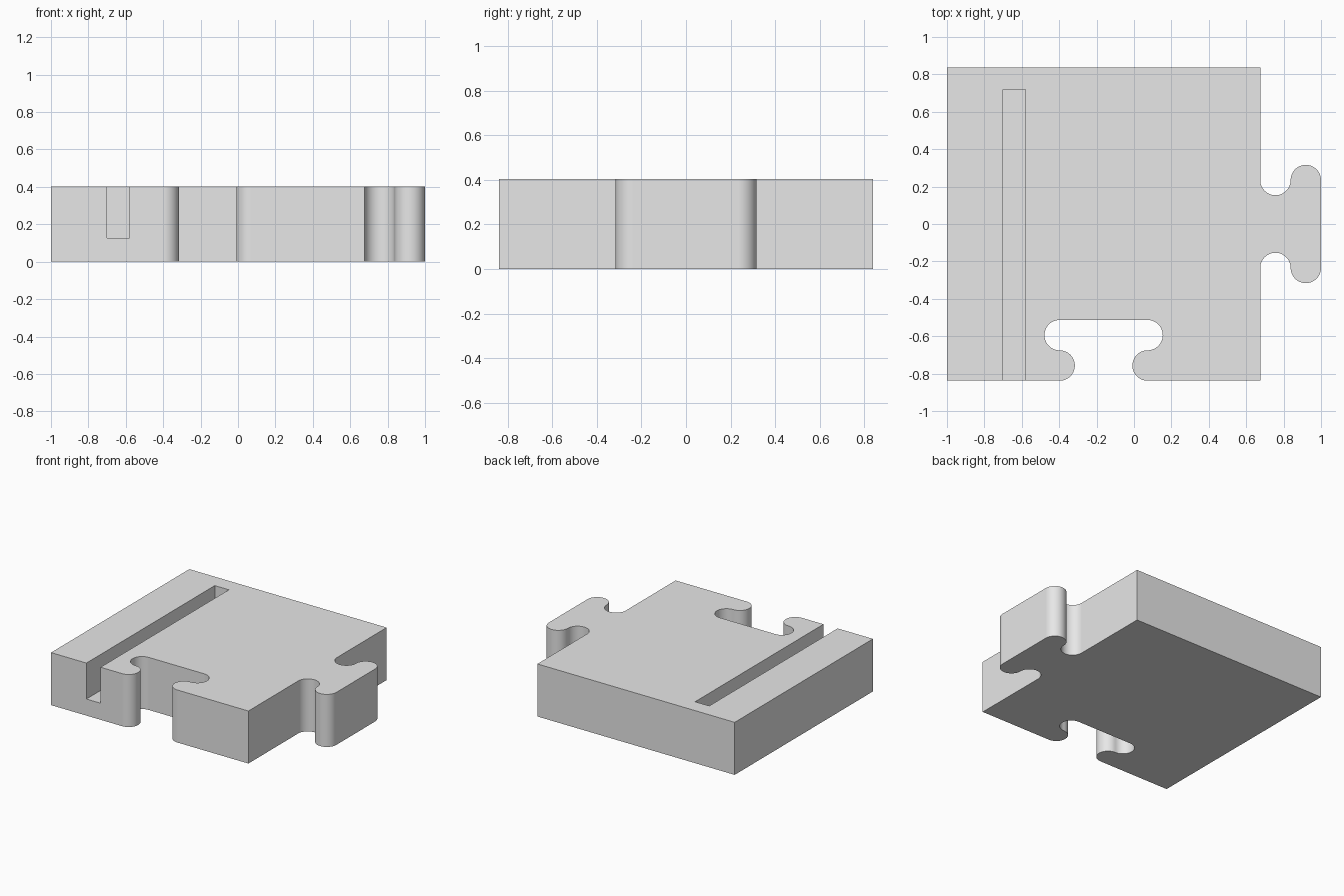
import bpy, bmesh
from math import pi, cos, sin, radians

old = bpy.data.objects.get("Cube")
if old:
    bpy.data.objects.remove(old, do_unlink=True)

LEFT, RIGHT, HALF_DEPTH, HEIGHT = -1.0, 0.675, 0.838, 0.403
R = (1.0 - RIGHT) / 4      # radius of every rounded part of the joint
NECK = 0.235               # half-distance between the arc centres
SEG = 24
SOCKET_X = (LEFT + RIGHT) / 2

grey = bpy.data.materials.new("light grey")
grey.use_nodes = True
grey.diffuse_color = (0.8, 0.8, 0.8, 1)
grey.node_tree.nodes["Principled BSDF"].inputs["Base Color"].default_value = (0.8, 0.8, 0.8, 1)


def joint():
    """Knob outline as (outward, sideways) pairs, from one side to the other."""
    neck = [(R + R * cos(a), NECK + R * sin(a))
            for a in (pi + pi * i / SEG for i in range(SEG + 1))]
    lobe = [(3 * R + R * cos(a), NECK + R * sin(a))
            for a in (pi - pi * i / SEG for i in range(1, SEG + 1))]
    half = neck + lobe
    return [(u, -v) for u, v in half] + half[::-1]


def prism(name, outline, bottom, top):
    bm = bmesh.new()
    face = bm.faces.new([bm.verts.new((x, y, bottom)) for x, y in outline])
    result = bmesh.ops.extrude_face_region(bm, geom=[face])
    raised = [v for v in result["geom"] if isinstance(v, bmesh.types.BMVert)]
    bmesh.ops.translate(bm, verts=raised, vec=(0, 0, top - bottom))
    bmesh.ops.recalc_face_normals(bm, faces=bm.faces)
    mesh = bpy.data.meshes.new(name)
    bm.to_mesh(mesh)
    bm.free()
    mesh.materials.append(grey)
    obj = bpy.data.objects.new(name, mesh)
    bpy.context.collection.objects.link(obj)
    return obj


# Interlocking tile: socket in the front edge, matching tab on the left edge
outline = [(LEFT, -HALF_DEPTH)]
outline += [(SOCKET_X + v, u - HALF_DEPTH) for u, v in joint()]
outline += [(RIGHT, -HALF_DEPTH)]
outline += [(RIGHT + u, v) for u, v in joint()]
outline += [(RIGHT, HALF_DEPTH), (LEFT, HALF_DEPTH)]
tile = prism("interlocking_tile", outline, 0, HEIGHT)

# Slot in the top, open at the front
slot = prism("slot_cutter", [(-0.7, -1), (-0.58, -1), (-0.58, 0.718), (-0.7, 0.718)], 0.127, 0.6)
slot.hide_render = True
cut = tile.modifiers.new("slot", "BOOLEAN")
cut.operation = "DIFFERENCE"
cut.solver = "EXACT"
cut.object = slot

bpy.ops.object.select_all(action="DESELECT")
tile.select_set(True)
bpy.context.view_layer.objects.active = tile
bpy.ops.object.modifier_apply(modifier=cut.name)
bpy.data.objects.remove(slot, do_unlink=True)

# Smooth curves, crisp corners, flat walls
bpy.ops.object.shade_smooth_by_angle(angle=radians(30))
weighted = tile.modifiers.new("flat_walls", "WEIGHTED_NORMAL")
weighted.keep_sharp = True
